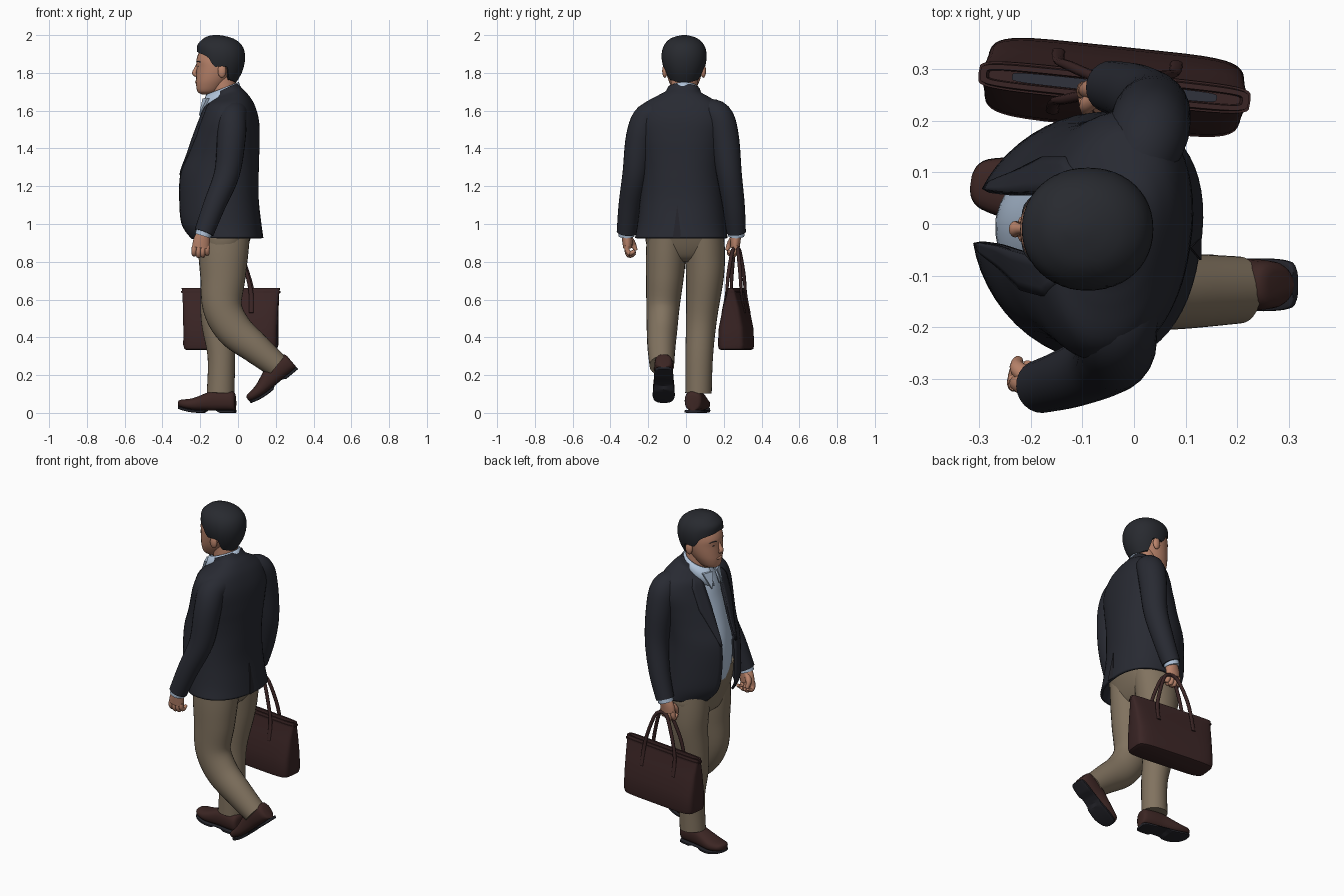
import bpy, bmesh, math
from mathutils import Vector, Matrix

if "Cube" in bpy.data.objects:
    bpy.data.objects.remove(bpy.data.objects["Cube"])


def material(name, rgb):
    m = bpy.data.materials.new(name)
    m.diffuse_color = (*rgb, 1)
    m.use_nodes = True
    m.node_tree.nodes["Principled BSDF"].inputs["Base Color"].default_value = m.diffuse_color
    return m


NAVY = material("navy wool", (0.021, 0.023, 0.032))
HAIR = material("dark hair", (0.021, 0.023, 0.029))
SKIN = material("skin", (0.50, 0.235, 0.15))
SHIRT = material("pale blue cotton", (0.44, 0.55, 0.70))
KHAKI = material("khaki cotton", (0.22, 0.17, 0.115))
SHOE = material("brown shoe leather", (0.045, 0.019, 0.017))
SOLE = material("dark sole", (0.018, 0.018, 0.024))
BAG = material("brown bag leather", (0.042, 0.018, 0.018))
LINING = material("bag lining", (0.03, 0.032, 0.045))


def skin(name, rings, mat, closed=True, caps=True, thick=0, mtx=None, angle=50):
    """Join rings of points into a smooth surface."""
    bm = bmesh.new()
    vs = [[bm.verts.new(p) for p in r] for r in rings]
    n = len(rings[0])
    for a, b in zip(vs, vs[1:]):
        for i in range(n if closed else n - 1):
            j = (i + 1) % n
            bm.faces.new((a[i], a[j], b[j], b[i]))
    if caps and closed:
        bm.faces.new(vs[0])
        bm.faces.new(vs[-1])
    bmesh.ops.recalc_face_normals(bm, faces=bm.faces)
    me = bpy.data.meshes.new(name)
    if mtx:
        bm.transform(mtx)
    bm.to_mesh(me)
    bm.free()
    me.materials.append(mat)
    ob = bpy.data.objects.new(name, me)
    bpy.context.collection.objects.link(ob)
    if thick:
        s = ob.modifiers.new("thickness", 'SOLIDIFY')
        s.thickness, s.offset = thick, 0
    bpy.ops.object.select_all(action='DESELECT')
    ob.select_set(True)
    bpy.context.view_layer.objects.active = ob
    bpy.ops.object.shade_smooth_by_angle(angle=math.radians(angle))
    return ob


def spline(rows, n=5):
    """Catmull-Rom through rows of numbers."""
    out = []
    for i in range(len(rows) - 1):
        q = [rows[max(0, min(len(rows) - 1, i + k))] for k in (-1, 0, 1, 2)]
        for s in range(n):
            t = s / n
            out.append([0.5 * (2 * b + (c - a) * t + (2 * a - 5 * b + 4 * c - d) * t * t
                               + (3 * b - a - 3 * c + d) * t ** 3) for a, b, c, d in zip(*q)])
    return out + [list(rows[-1])]


def sp(v, e):
    return math.copysign(abs(v) ** e, v)


def oval(z, x0, x1, y0, y1, e=1.0, angles=None, shear=0.0, n=32, front=None):
    """Horizontal superellipse; angle 0 points to the front of the man (-x)."""
    angles = angles or [2 * math.pi * i / n for i in range(n)]
    out = []
    for a in angles:
        k = front if front and math.cos(a) > 0 else e
        x = (x0 + x1) / 2 - (x1 - x0) / 2 * sp(math.cos(a), k)
        y = (y0 + y1) / 2 + (y1 - y0) / 2 * sp(math.sin(a), k)
        out.append(Vector((x, y, z + shear * (x - x1))))
    return out


def tube(name, pts, mat, n=20, sub=5, **kw):
    """Tube through (x, y, z, radius in the walking plane, sideways radius)."""
    rows = spline([p if len(p) == 5 else (*p, p[3]) for p in pts], sub)
    P = [Vector(r[:3]) for r in rows]
    rings = []
    for i, r in enumerate(rows):
        t = (P[min(i + 1, len(P) - 1)] - P[max(i - 1, 0)]).normalized()
        side = (Vector((0, 1, 0)) - t * t.y).normalized()
        up = t.cross(side)
        rings.append([P[i] + up * r[3] * math.cos(2 * math.pi * k / n)
                      + side * r[4] * math.sin(2 * math.pi * k / n) for k in range(n)])
    return skin(name, rings, mat, **kw)


def blob(name, c, s, mat):
    rings = [oval(c[2] + s[2] * math.sin(v), c[0] - s[0] * math.cos(v), c[0] + s[0] * math.cos(v),
                  c[1] - s[1] * math.cos(v), c[1] + s[1] * math.cos(v), n=16)
             for v in [math.pi * (k / 10 - 0.5) * 0.98 for k in range(11)]]
    return skin(name, rings, mat)


# Jacket: open shell, twisted a little; columns z, front, back, y0, y1, gap, shear
C = Vector((-0.07, -0.02, 0))
TWIST = Matrix.Translation(C) @ Matrix.Rotation(math.radians(-9), 4, 'Z') @ Matrix.Translation(-C)
coat = spline([(0.925, -.25, .124, -.262, .215, .10, 0), (1.0, -.297, .114, -.252, .207, .068, 0),
               (1.13, -.308, .1, -.24, .197, .053, 0), (1.26, -.303, .1, -.232, .19, .05, 0),
               (1.365, -.266, .102, -.235, .195, .05, 0), (1.45, -.236, .104, -.245, .205, .054, 0),
               (1.55, -.197, .098, -.255, .218, .06, 0), (1.63, -.168, .075, -.225, .19, .062, .05),
               (1.68, -.14, .045, -.155, .13, .06, .2), (1.712, -.13, .015, -.105, .085, .06, .4),
               (1.74, -.125, -.005, -.09, .07, .06, .5)])
E, F = 0.85, 1.12


def edge_angle(r, extra=0.0):
    return math.asin(min(1, (r[5] + extra) / ((r[4] - r[3]) / 2)) ** (1 / F))


rings = []
for r in coat:
    a = edge_angle(r)
    rings.append(oval(*r[:5], E, [a + (2 * math.pi - 2 * a) * i / 48 for i in range(49)], r[6], front=F))
skin("jacket_body", rings, NAVY, closed=False, thick=0.014, mtx=TWIST)

# Lapels: raised strips beside the opening
for side in (1, -1):
    rings = []
    for r in coat:
        if 1.24 < r[0] < 1.70:
            w = 0.07 * min(1, (r[0] - 1.22) / 0.25) * min(1, (1.76 - r[0]) / 0.16)
            a, b = edge_angle(r), edge_angle(r, w)
            big = (r[0], r[1] - .008, r[2] + .008, r[3] - .008, r[4] + .008)
            rings.append(oval(*big, E, [side * (a + (b - a) * k / 4) for k in range(5)], r[6], front=F))
    skin("lapel", rings, NAVY, closed=False, thick=0.007, mtx=TWIST)

# Back vent
skin("jacket_vent", [[(.131, -.07, .925), (.131, -.025, .925), (.111, -.046, 1.1)],
                     [(.127, -.07, .925), (.127, -.025, .925), (.107, -.046, 1.1)]], SOLE)

# Shirt body and collar
skin("shirt_body", [oval(*r, 0.9, front=F) for r in spline([
    (1.02, -.25, .08, -.2, .16), (1.13, -.27, .08, -.2, .16), (1.26, -.264, .08, -.2, .16),
    (1.4, -.232, .08, -.2, .16), (1.5, -.207, .07, -.2, .16), (1.58, -.19, .05, -.16, .12),
    (1.64, -.17, 0, -.1, .08), (1.67, -.15, -.02, -.08, .06)])], SHIRT, mtx=TWIST)
arc = [0.3 + (2 * math.pi - 0.6) * i / 30 for i in range(31)]
skin("shirt_collar", [oval(1.67, -.205, .012, -.1, .08, 1, arc, .4),
                      oval(1.715, -.187, .012, -.092, .072, 1, arc, .4),
                      oval(1.75, -.168, .0, -.083, .063, 1, arc, .4)], SHIRT, closed=False, thick=.01)
for s in (1, -1):
    skin("collar_point", [[(-.175, -.01 + s * .02, 1.665), (-.15, -.01 + s * .075, 1.665),
                           (-.198, -.01 + s * .05, 1.575)],
                          [(-.188, -.01 + s * .02, 1.665), (-.165, -.01 + s * .08, 1.665),
                           (-.207, -.01 + s * .05, 1.575)]], SHIRT)

# Sleeves, cuffs and hands
arms = {"left": [(0, -.12, 1.595, .06), (-.03, -.2, 1.565, .076), (-.035, -.242, 1.46, .076),
                 (-.058, -.268, 1.27, .068), (-.125, -.298, 1.1, .059), (-.18, -.315, .955, .052)],
        "right": [(.005, .09, 1.605, .06), (.025, .168, 1.572, .077), (.033, .203, 1.46, .077),
                  (.036, .228, 1.27, .067), (.002, .252, 1.1, .059), (-.045, .266, .955, .051)]}
for side, s in (("left", 1), ("right", -1)):
    p = arms[side]
    tube(side + "_sleeve", p, NAVY, n=24)
    x, y, z, _ = p[-1]
    tube(side + "_cuff", [(x + .012, y, z + .04, .044), (x - .006, y, z - .018, .043)], SHIRT)
    tube(side + "_palm", [(x, y, z, .034, .028), (x - .012, y + s * .004, z - .042, .044, .027),
                          (x - .018, y + s * .006, z - .08, .045, .024)], SKIN)
    for k in range(4):
        fx = x - .05 + k * .023
        drop = (.0, .008, .006, -.004)[k]
        tube(side + "_finger", [(fx, y + s * .004, z - .07, .014), (fx - .003, y + s * .004, z - .098 - drop, .0135),
                                (fx - .002, y + s * .02, z - .115 - drop, .013),
                                (fx + .002, y + s * .045, z - .1 - drop, .009)], SKIN, n=10, sub=4)
    tube(side + "_thumb", [(x - .02, y + s * .014, z - .03, .018), (x - .045, y + s * .034, z - .06, .016),
                           (x - .045, y + s * .05, z - .095, .01)], SKIN, n=10)

# Trousers
skin("trouser_seat", [oval(*r, 0.85) for r in spline([
    (.80, -.15, -.02, -.12, .11), (.83, -.19, .02, -.18, .17), (.9, -.215, .058, -.212, .205),
    (1.0, -.245, .09, -.215, .185), (1.09, -.258, .09, -.2, .17)])], KHAKI)
tube("left_trouser_leg", [(-.075, -.1, .96, .14, .106), (-.078, -.106, .84, .132, .106),
                          (-.08, -.112, .72, .12, .1),
                          (-.083, -.122, .56, .104, .088), (-.02, -.127, .44, .097, .081),
                          (.09, -.13, .345, .082, .074), (.205, -.128, .25, .066, .065)], KHAKI, n=28)
tube("right_trouser_leg", [(-.075, .095, .96, .138, .106), (-.08, .1, .84, .128, .106),
                           (-.085, .1, .72, .115, .1),
                           (-.105, .082, .5, .092, .082), (-.088, .07, .3, .073, .073),
                           (-.092, .066, .105, .073, .07)], KHAKI, n=28)

# Shoes: cross sections from heel to toe (distance, half width, height)
shape = spline([(0, .026, .09), (.012, .044, .112), (.06, .05, .118), (.12, .05, .117), (.17, .054, .1),
                (.23, .058, .075), (.28, .048, .058), (.3, .032, .047), (.307, .012, .036)], 3)


def shoe(side, mtx):
    up, low = [], []
    for d, w, h in shape:
        lift = 0.02 * max(0, (d - .19) / .11) ** 2
        arch = 0.012 if 0.09 < d < 0.16 else 0
        for out, b, t, ww, e in ((up, .012, h, w, .8), (low, arch, .016, w + .001, .4)):
            out.append([Vector((-d, ww * sp(math.cos(a), e), lift + (b + t) / 2 + (t - b) / 2 * sp(math.sin(a), e)))
                        for a in [2 * math.pi * k / 20 for k in range(20)]])
    skin(side + "_shoe", up, SHOE, mtx=mtx)
    skin(side + "_sole", low, SOLE, mtx=mtx, angle=35)


shoe("right", Matrix.Translation((-.013, .036, 0)) @ Matrix.Rotation(math.radians(-8.5), 4, 'Z'))
shoe("left", Matrix.Translation((.318, -.118, .232)) @ Matrix.Rotation(math.radians(-40), 4, 'Y'))

# Neck and head
tube("neck", [(-.06, -.01, 1.6, .072), (-.075, -.01, 1.7, .07), (-.085, -.01, 1.8, .07)], SKIN)
skin("head", [oval(*r, 0.95) for r in spline([(z, f, b, -.01 - w, -.01 + w) for z, f, b, w in [
    (1.686, -.19, -.14, .02), (1.7, -.214, -.1, .05), (1.74, -.222, -.06, .074), (1.78, -.221, -.03, .089),
    (1.83, -.219, 0, .1), (1.87, -.22, .01, .102), (1.92, -.2, .01, .1), (1.96, -.16, -.02, .075),
    (1.98, -.12, -.06, .03)]], 4)], SKIN)
tube("nose", [(-.21, -.01, 1.85, .008, .008), (-.222, -.01, 1.82, .011, .011), (-.231, -.01, 1.797, .012, .016),
              (-.214, -.01, 1.783, .007, .012)], SKIN, n=12)
blob("lips", (-.218, -.01, 1.752), (.009, .025, .009), SKIN)
for s in (1, -1):
    blob("ear", (-.085, -.01 + s * .102, 1.81), (.022, .014, .036), SKIN)
    blob("eye", (-.206, -.01 + s * .04, 1.835), (.006, .010, .0035), HAIR)
    tube("eyebrow", [(-.217, -.01 + s * .02, 1.856, .002), (-.211, -.01 + s * .045, 1.861, .003),
                     (-.194, -.01 + s * .066, 1.855, .002)], HAIR, n=8)

# Hair: shell from a hairline that depends on direction up to the crown
cap = spline([(1.74, -.19, -.015, .075), (1.8, -.2, .02, .1), (1.86, -.212, .036, .117), (1.91, -.217, .035, .118),
              (1.95, -.214, .018, .104), (1.98, -.185, -.02, .075), (1.994, -.16, -.065, .04),
              (2.0, -.13, -.1, .01)], 8)
line = [(0, 1.915), (38, 1.90), (58, 1.885), (72, 1.83), (86, 1.835), (104, 1.835), (116, 1.765), (180, 1.745)]


def hairline(deg):
    for (a, p), (b, q) in zip(line, line[1:]):
        if deg <= b:
            return p + (q - p) * (deg - a) / (b - a)


def cap_point(z, a, shrink=0.0):
    r = min(cap, key=lambda c: abs(c[0] - z))
    for lo, hi in zip(cap, cap[1:]):
        if lo[0] <= z <= hi[0]:
            t = (z - lo[0]) / max(1e-6, hi[0] - lo[0])
            r = [p + (q - p) * t for p, q in zip(lo, hi)]
    return oval(z, r[1] + shrink, r[2] - shrink, -.01 - r[3] + shrink, -.01 + r[3] - shrink, .95, [a])[0]


rings = []
for k in range(-1, 17):
    t = 1 - (1 - max(0, k) / 16) ** 1.6
    ring = []
    for i in range(48):
        d = i * 7.5
        h = hairline(min(d, 360 - d))
        ring.append(cap_point(h + (2.0 - h) * t, math.radians(d), .03 if k < 0 else 0))
    rings.append(ring)
skin("hair", rings, HAIR)

# Tote bag with narrow recessed opening and handles
BM = Matrix.Translation((-.038, .265, 0)) @ Matrix.Rotation(math.radians(-6), 4, 'Z')


def bag_ring(z, l, w):
    return oval(z, -l, l, -w, w, 0.35, n=40)


skin("bag_body", [bag_ring(*r) for r in [(.332, .23, .06), (.338, .244, .075), (.36, .25, .08), (.45, .25, .075),
     (.56, .253, .052), (.64, .258, .026), (.66, .262, .023), (.66, .25, .013), (.63, .245, .011)]],
     BAG, mtx=BM, angle=35)
skin("bag_lining", [bag_ring(.631, .2, .0105), bag_ring(.636, .2, .0105)], LINING, mtx=BM)
skin("bag_rim", [bag_ring(.635, .263, .03), bag_ring(.645, .265, .029), bag_ring(.645, .255, .024)],
     BAG, caps=False, mtx=BM)
for s in (1, -1):
    tube("bag_handle", [(-.115, s * .06, .53, .012, .005), (-.112, s * .04, .63, .012, .007),
                        (-.09, s * .032, .73, .01), (-.045, s * .018, .84, .01), (-.015, s * .012, .868, .01),
                        (.015, s * .012, .868, .01), (.05, s * .018, .84, .01), (.09, s * .032, .73, .01),
                        (.112, s * .04, .63, .012, .007), (.115, s * .06, .53, .012, .005)],
         BAG, n=10, mtx=BM)
